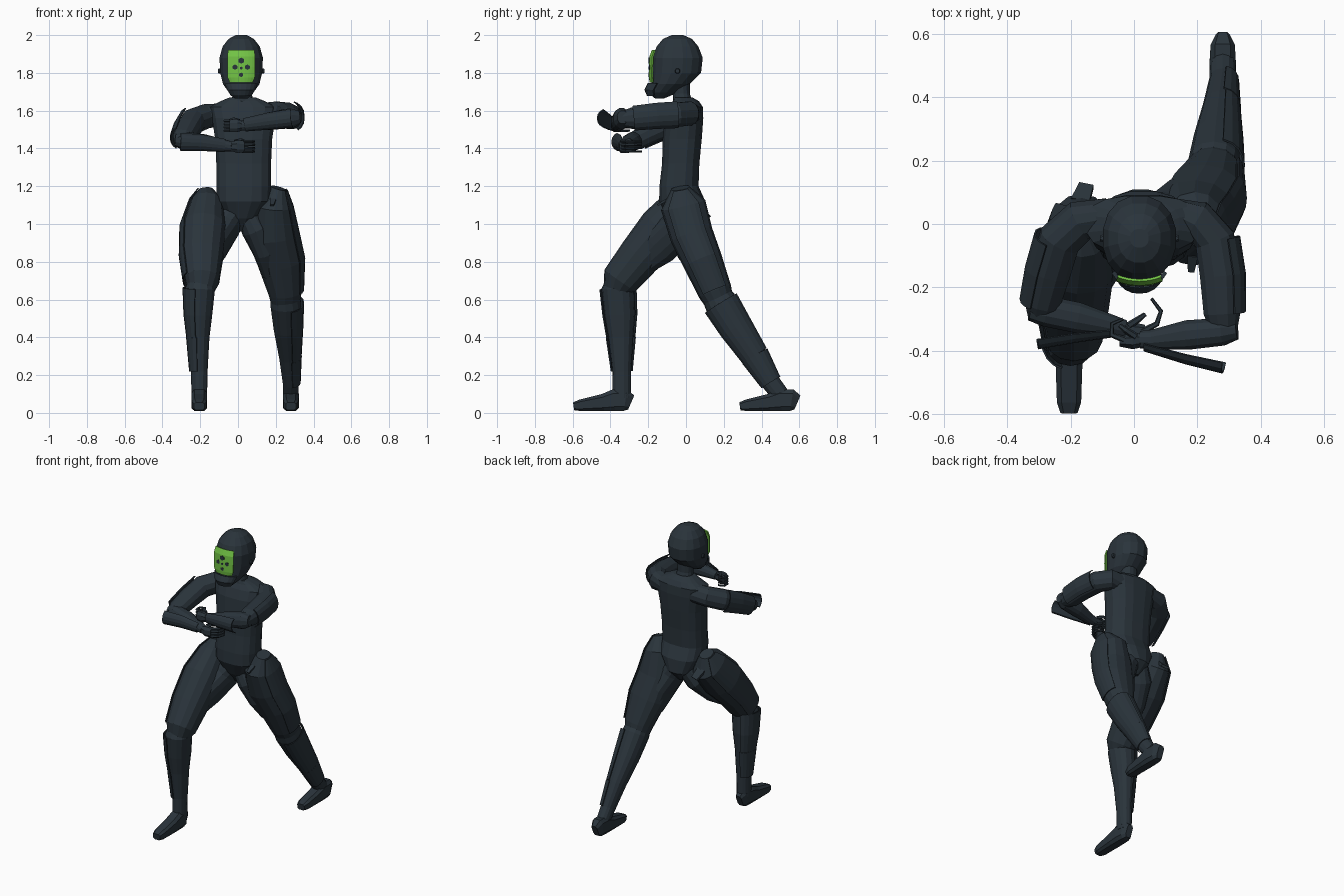
import bpy, bmesh, math
from mathutils import Vector


def material(name, col):
    m = bpy.data.materials.new(name)
    m.diffuse_color = (*col, 1)
    return m


DARK = material("dark slate", (0.023, 0.034, 0.044))
GREEN = material("visor green", (0.17, 0.55, 0.06))
X, Z = Vector((1, 0, 0)), Vector((0, 0, 1))


def finish(name, bm, mat):
    bmesh.ops.recalc_face_normals(bm, faces=bm.faces)
    me = bpy.data.meshes.new(name)
    bm.to_mesh(me)
    bm.free()
    me.materials.append(mat)
    ob = bpy.data.objects.new(name, me)
    bpy.context.collection.objects.link(ob)
    return ob


def loft(name, secs, ref=X, n=14, e=0.9, arc=None, grow=0.0, thick=0.006, mat=DARK, flat=False):
    """Skin elliptical sections (x, y, z, ru, rv); with an arc it makes a thin plate."""
    bm = bmesh.new()
    pts = [Vector(s[:3]) for s in secs]
    rings = []
    for i, s in enumerate(secs):
        t = Z if flat else (pts[min(i + 1, len(pts) - 1)] - pts[max(i - 1, 0)]).normalized()
        u = (ref - t * ref.dot(t)).normalized()
        v = t.cross(u)
        a0, a1 = arc or (0, 360)
        count = n + 1 if arc else n
        ring = []
        for k in range(count):
            a = math.radians(a0 + (a1 - a0) * (k + (0 if arc else 0.5)) / n)
            c, d = math.cos(a), math.sin(a)
            c = math.copysign(abs(c) ** e, c)
            d = math.copysign(abs(d) ** e, d)
            ring.append(bm.verts.new(pts[i] + u * c * (s[3] + grow) + v * d * (s[4] + grow)))
        rings.append(ring)
    for a, b in zip(rings, rings[1:]):
        for k in range(len(a) - (1 if arc else 0)):
            j = (k + 1) % len(a)
            bm.faces.new((a[k], a[j], b[j], b[k]))
    if not arc:
        bm.faces.new(rings[0])
        bm.faces.new(rings[-1])
    ob = finish(name, bm, mat)
    if arc:
        sol = ob.modifiers.new("thickness", "SOLIDIFY")
        sol.thickness = thick
        sol.offset = 0
    return ob


# Torso and neck
loft("torso", [(.015, 0, .96, .025, .045), (.02, .005, 1.03, .085, .105), (.03, -.02, 1.12, .145, .124),
               (.03, -.037, 1.2, .147, .105), (.03, -.028, 1.32, .147, .1), (.03, -.02, 1.45, .153, .105),
               (.03, -.01, 1.56, .17, .103), (.027, .0, 1.62, .18, .09), (.025, .0, 1.65, .12, .07),
               (.025, -.015, 1.67, .07, .05)], flat=True, n=16, e=.75)
loft("neck", [(.025, -.015, 1.63, .062, .055), (.022, -.025, 1.69, .052, .045), (.02, -.03, 1.76, .055, .05)], flat=True)

# Helmet with jaw
loft("helmet", [(.017, -.14, 1.665, .035, .025), (.017, -.122, 1.695, .065, .08), (.017, -.083, 1.74, .098, .102),
                (.017, -.05, 1.8, .113, .132), (.017, -.045, 1.88, .117, .136), (.017, -.045, 1.94, .1, .112),
                (.017, -.045, 1.98, .068, .078), (.017, -.045, 2.0, .03, .03)], flat=True, n=16, e=.92)
loft("chin_guard", [(.017, -.135, 1.68, .05, .06), (.017, -.12, 1.71, .072, .088), (.017, -.1, 1.745, .088, .09)],
     flat=True, arc=(-150, -30), n=8, grow=.006, thick=.012)
for s in (-1, 1):
    loft("ear_disc", [(.017 + s * .1, -.045, 1.81, .018, .016), (.017 + s * .124, -.045, 1.81, .012, .01)], ref=Z, n=8)

# Glowing visor with dark spots
VIS = [(.017, -.05, 1.75, .135, .139), (.017, -.05, 1.775, .16, .142), (.017, -.05, 1.83, .165, .142),
       (.017, -.05, 1.885, .165, .14), (.017, -.05, 1.92, .155, .127)]
loft("visor", VIS, flat=True, arc=(-116, -64), n=8, e=1, thick=.008, mat=GREEN)
for dx, z, r in [(0, 1.865, .016), (-.033, 1.83, .014), (.033, 1.83, .014), (0, 1.825, .008), (0, 1.79, .012)]:
    y = -.05 - .145 * math.sqrt(1 - (dx / .165) ** 2)
    loft("visor_spot", [(.017 + dx, y + .003, z, r, r), (.017 + dx, y - .003, z, r, r)], n=6)

# Legs: thigh, shin, foot and their plates (s = outer side)
LEGS = {
    -1: ([(-.17, .02, 1.18, .04, .05), (-.165, -.005, 1.1, .09, .12), (-.18, -.12, .97, .12, .135),
          (-.19, -.245, .83, .113, .115), (-.19, -.35, .7, .092, .1), (-.195, -.37, .65, .07, .07)],
         [(-.195, -.36, .72, .06, .06), (-.2, -.36, .66, .08, .088), (-.205, -.35, .52, .07, .082),
          (-.205, -.345, .4, .055, .066), (-.205, -.34, .22, .045, .05), (-.205, -.34, .08, .042, .05)], (-.205, -.29)),
    1: ([(.215, -.03, 1.19, .04, .05), (.19, -.015, 1.1, .095, .12), (.195, .03, .94, .122, .115),
         (.225, .09, .8, .122, .105), (.25, .155, .64, .09, .09), (.25, .18, .58, .075, .075)],
        [(.25, .15, .64, .075, .075), (.253, .185, .58, .083, .088), (.26, .265, .45, .072, .08),
         (.27, .365, .3, .053, .064), (.28, .45, .16, .043, .05), (.28, .52, .07, .04, .045)], (.28, .59))}
for s, (thigh, shin, (fx, heel)) in LEGS.items():
    out = 0 if s > 0 else 180
    loft("thigh", thigh)
    loft("thigh_plate", thigh[:5], arc=(out - 38, out + 38), n=6, grow=.008)
    loft("shin", shin)
    loft("shin_plate", shin[1:4], arc=(out - 75, out + 75), n=8, grow=.011)
    loft("ankle_plate", [(*c[:3], c[3] + g, c[4] + g) for c, g in zip(shin[3:5], (.012, .006))],
         arc=(out - 80, out + 80), n=8)
    loft("foot", [(fx, heel, .055, .022, .042), (fx, heel - .03, .068, .04, .06), (fx, heel - .09, .068, .044, .06),
                  (fx, heel - .15, .055, .044, .047), (fx, heel - .27, .04, .04, .032), (fx, heel - .305, .035, .028, .022)],
         n=8, e=.55)
# Inner thighs joining the pelvis
loft("right_inner_thigh", [(-.01, .0, 1.07, .06, .09), (-.065, -.04, .98, .075, .1), (-.115, -.14, .88, .062, .1),
                           (-.15, -.22, .8, .045, .07)])
loft("left_inner_thigh", [(.04, .0, 1.07, .06, .09), (.095, .005, .98, .08, .1), (.14, .05, .86, .062, .1),
                          (.17, .1, .74, .045, .07)])
# Hip tabs at the rear and front
loft("rear_hip_tab", [(-.17, .07, 1.09, .035, .012), (-.15, .122, 1.04, .028, .01)], n=4, e=.5)
loft("front_hip_tab", [(.185, -.1, 1.13, .02, .008), (.18, -.15, 1.1, .012, .006)], n=4, e=.5)

# Arms: upper arm, forearm, plates
ARMS = {
    -1: ([(-.08, .03, 1.58, .05, .06), (-.17, .01, 1.57, .065, .065), (-.235, -.05, 1.545, .068, .068),
          (-.265, -.15, 1.5, .066, .062), (-.29, -.25, 1.45, .058, .055), (-.3, -.3, 1.43, .035, .035)],
         [(-.33, -.27, 1.445, .035, .035), (-.28, -.275, 1.44, .05, .05), (-.18, -.295, 1.43, .046, .05),
          (-.07, -.32, 1.415, .032, .034), (-.03, -.33, 1.41, .026, .028)],
         [(-.31, -.335, 1.435, .05, .058), (-.19, -.32, 1.43, .046, .052), (-.07, -.315, 1.415, .036, .04)]),
    1: ([(.12, .03, 1.58, .05, .06), (.2, .015, 1.585, .062, .065), (.255, -.05, 1.578, .066, .066),
         (.272, -.16, 1.572, .066, .064), (.278, -.28, 1.56, .06, .06), (.285, -.35, 1.555, .04, .04)],
        [(.325, -.335, 1.565, .035, .03), (.28, -.34, 1.56, .055, .045), (.17, -.35, 1.545, .048, .048),
         (.06, -.365, 1.525, .033, .033), (.02, -.365, 1.52, .027, .028)],
        [(.29, -.405, 1.56, .052, .065), (.17, -.385, 1.545, .048, .055), (.04, -.36, 1.525, .037, .04)])}
for s, (upper, fore, guard) in ARMS.items():
    out = 0 if s > 0 else 180
    front = -90 * s
    loft("upper_arm", upper, n=12)
    loft("upper_arm_plate", upper[2:5], arc=(out - 60, out + 60), n=6, grow=.012)
    loft("forearm", fore, ref=Z, n=12)
    loft("forearm_guard", guard, ref=Z, arc=(front - 62, front + 62), n=6)

# Hands: palm, curled fingers and thumb
HANDS = {"right": ((-.04, -.33, 1.41), 1, [(.025, -.34), (.072, -.315), (.085, -.275), (.055, -.235)]),
         "left": ((.03, -.365, 1.52), -1, [(-.03, -.365), (-.07, -.35), (-.07, -.315), (-.035, -.3)])}
for name, ((x, y, z), d, path) in HANDS.items():
    loft(name + "_palm", [(x, y, z, .024, .024), (x + d * .035, y - .005, z, .036, .027),
                          (x + d * .075, y - .005, z, .034, .018)], ref=Z, n=8)
    for k in range(4):
        fz = z - .026 + k * .0175
        loft(name + "_finger", [(px, py, fz, .009 - .001 * i, .011 - .002 * i) for i, (px, py) in enumerate(path)], ref=Z, n=6)
    loft(name + "_thumb", [(x + d * .025, y + .01, z + .025, .012, .012), (x + d * .055, y + .03, z + .035, .01, .01),
                           (x + d * .075, y + .045, z + .028, .007, .007)], ref=Z, n=6)
